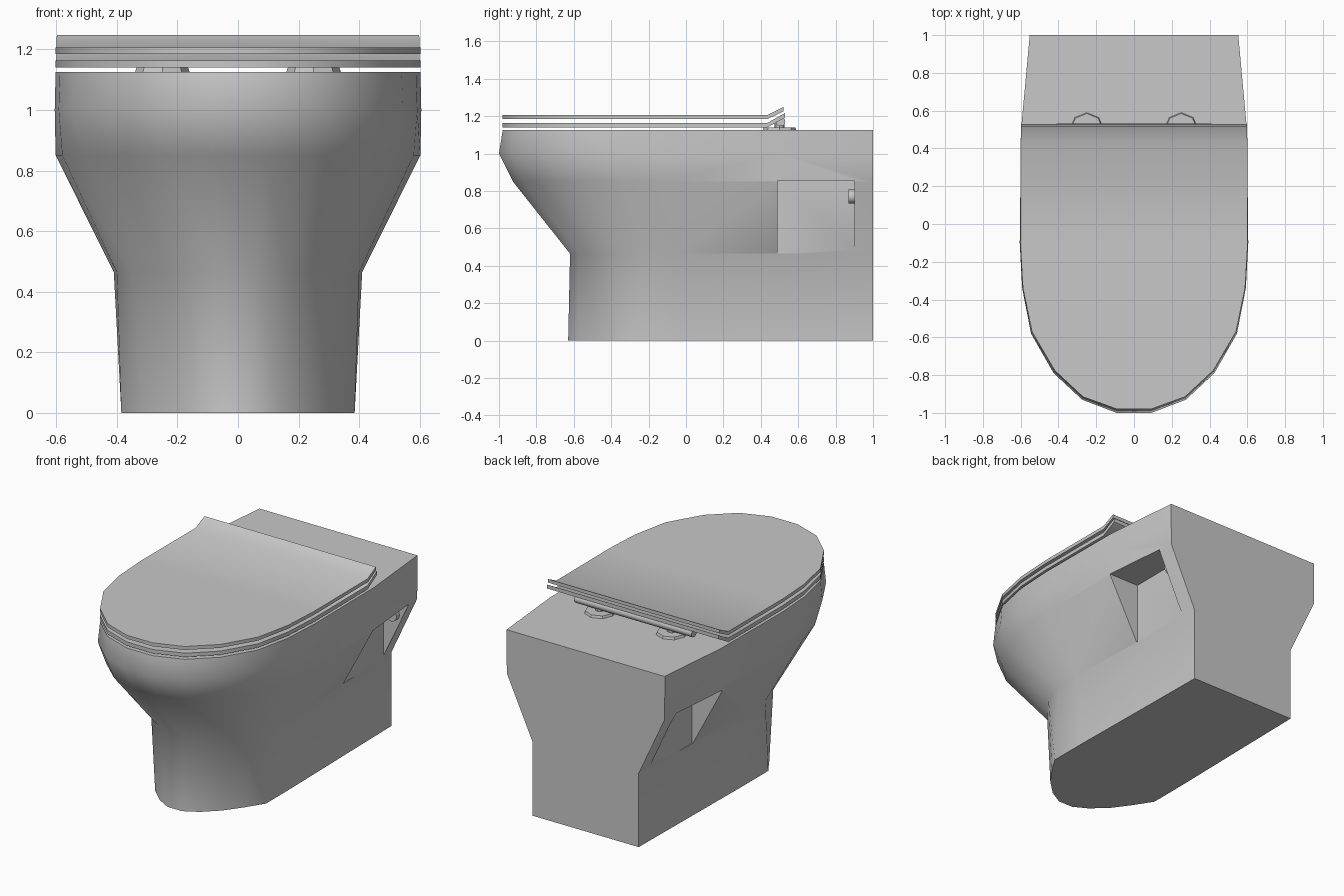
import bpy, bmesh, math
from mathutils import Matrix

if "Cube" in bpy.data.objects:
    bpy.data.objects.remove(bpy.data.objects["Cube"])

ceramic = bpy.data.materials.new("light_grey_ceramic")
ceramic.diffuse_color = (0.58, 0.58, 0.58, 1)
ceramic.use_nodes = True
ceramic.node_tree.nodes["Principled BSDF"].inputs["Base Color"].default_value = ceramic.diffuse_color


def finish(bm, name, angle=40):
    bmesh.ops.recalc_face_normals(bm, faces=bm.faces)
    me = bpy.data.meshes.new(name)
    bm.to_mesh(me)
    bm.free()
    me.materials.append(ceramic)
    ob = bpy.data.objects.new(name, me)
    bpy.context.collection.objects.link(ob)
    smooth(ob, angle)
    return ob


def smooth(ob, angle):
    bpy.ops.object.select_all(action='DESELECT')
    ob.select_set(True)
    bpy.context.view_layer.objects.active = ob
    bpy.ops.object.shade_smooth_by_angle(angle=math.radians(angle))


def loft(rings):
    """Closed loft through mirrored half outlines given as (z, [(x, y), ...])."""
    bm = bmesh.new()
    loops = []
    for z, half in rings:
        pts = half + [(-x, y) for x, y in reversed(half)]
        loops.append([bm.verts.new((x, y, z)) for x, y in pts])
    n = len(loops[0])
    for a, b in zip(loops, loops[1:]):
        for i in range(n):
            j = (i + 1) % n
            bm.faces.new((a[i], a[j], b[j], b[i]))
    bm.faces.new(loops[0])
    bm.faces.new(loops[-1])
    return bm


def cylinder(name, loc, r1, r2, depth, axis='Z', sides=8):
    bm = bmesh.new()
    rot = {'X': Matrix.Rotation(math.pi / 2, 4, 'Y'),
           'Y': Matrix.Rotation(math.pi / 2, 4, 'X'),
           'Z': Matrix.Identity(4)}[axis]
    bmesh.ops.create_cone(bm, cap_ends=True, segments=sides, radius1=r1,
                          radius2=r2, depth=depth,
                          matrix=Matrix.Translation(loc) @ rot)
    return finish(bm, name, 46 if sides > 8 else 30)


# Pedestal body: foot, waist, shoulder, belly and rim outlines
foot = [(.37, 1), (.377, .5), (.385, -.02), (.385, -.27),
        (.315, -.38), (.235, -.49), (.14, -.58), (.05, -.63)]
waist = [(.37, 1), (.39, .5), (.41, -.05), (.40, -.22),
         (.35, -.37), (.27, -.48), (.165, -.57), (.055, -.62)]
shoulder = [(.55, 1), (.595, .5), (.602, -.1), (.58, -.33),
            (.515, -.55), (.40, -.74), (.255, -.87), (.085, -.925)]
belly = [(.552, 1), (.598, .5), (.605, -.1), (.592, -.34),
         (.545, -.58), (.425, -.79), (.275, -.93), (.092, -1.0)]
rim = [(.552, 1), (.598, .5), (.602, -.1), (.588, -.34),
       (.54, -.57), (.42, -.775), (.27, -.915), (.09, -.98)]
body = finish(loft([(0, foot), (.465, waist), (.85, shoulder),
                    (1.0, belly), (1.125, rim)]), "pedestal_body")

# Side pockets for the fixings, cut under the shoulders
for s in (1, -1):
    bm = bmesh.new()
    bmesh.ops.create_cube(bm, size=1, matrix=Matrix.Translation((s * .585, .695, .66))
                          @ Matrix.Diagonal((.4, .41, .39, 1)))
    cutter = finish(bm, "pocket_cutter")
    cutter.hide_render = True
    mod = body.modifiers.new("pocket", 'BOOLEAN')
    mod.operation = 'DIFFERENCE'
    mod.solver = 'EXACT'
    mod.object = cutter
    bpy.context.view_layer.objects.active = body
    bpy.ops.object.modifier_apply(modifier=mod.name)
    bpy.data.objects.remove(cutter)
smooth(body, 42)


def plate(name, z, thick, end_y, rise):
    """Rounded plate with an upturned rear edge."""
    rows = [(.598, end_y, rise), (.6, .435, 0), (.602, -.1, 0), (.588, -.34, 0),
            (.54, -.57, 0), (.42, -.775, 0), (.27, -.915, 0), (.09, -.98, 0)]
    bm = bmesh.new()
    v = [[bm.verts.new((s * x, y, z + up + t)) for s, t in
          ((-1, 0), (1, 0), (1, thick), (-1, thick))] for x, y, up in rows]
    for a, b in zip(v, v[1:]):
        for i in range(4):
            j = (i + 1) % 4
            bm.faces.new((a[i], a[j], b[j], b[i]))
    bm.faces.new(v[0])
    bm.faces.new(v[-1])
    return finish(bm, name, 35)


plate("seat", 1.14, .024, .53, .053)
plate("lid", 1.184, .022, .52, .042)

# Hinge bar with its two mounts
cylinder("hinge_bar", (0, .505, 1.172), .026, .026, .82, 'X', 12)
for side, s in (("left", -1), ("right", 1)):
    cylinder(side + "_hinge_base", (s * .25, .5, 1.1325), .09, .085, .015)
    cylinder(side + "_hinge_stem", (s * .25, .5, 1.155), .026, .026, .035)
    # Fixing knob on the rear wall of each pocket
    cylinder(side + "_fixing_knob", (s * .46, .885, .77), .037, .037, .03, 'Y', 12)
